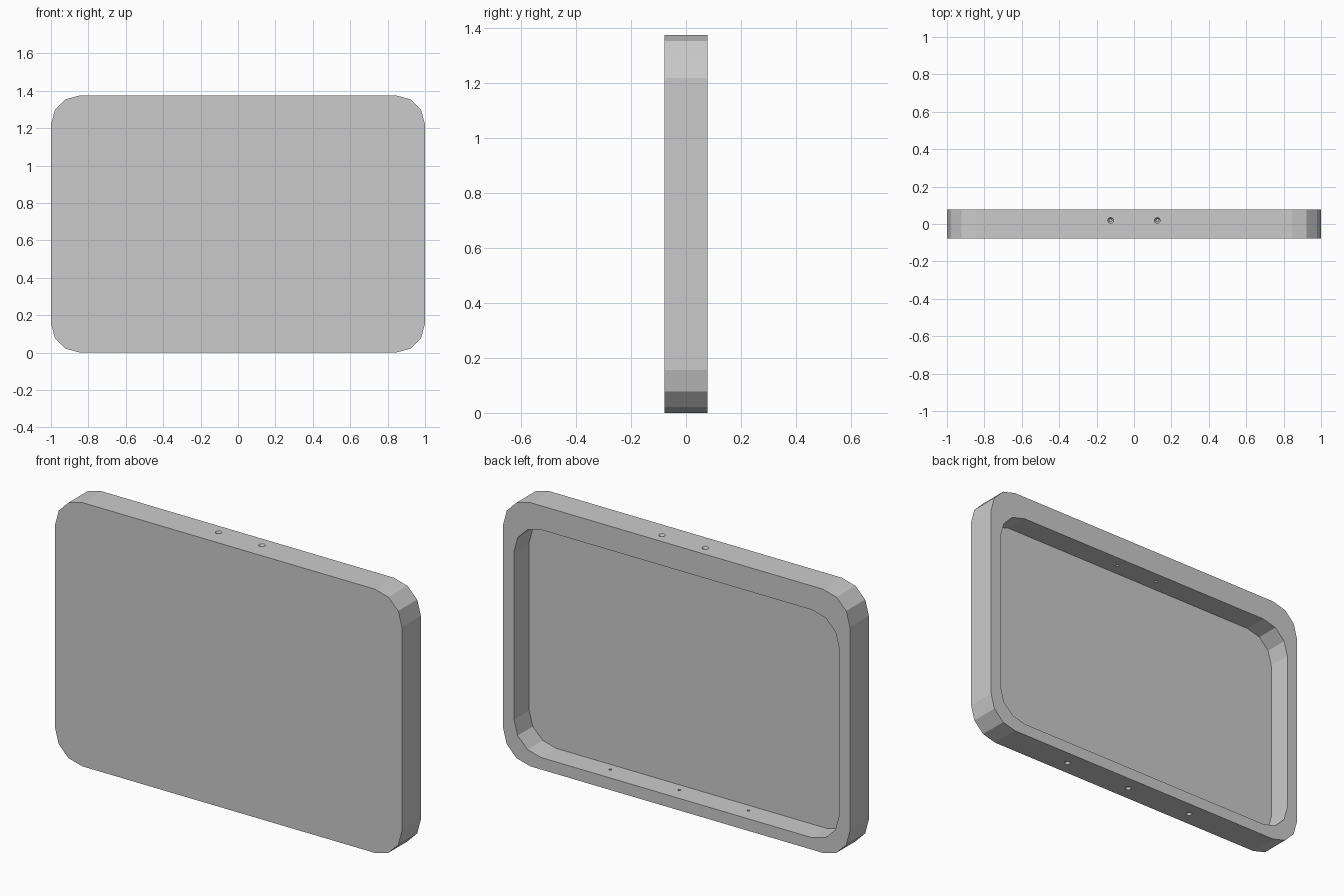
import bpy
from math import sin, cos, pi

if "Cube" in bpy.data.objects:
    bpy.data.objects.remove(bpy.data.objects["Cube"])


def mesh_from_rings(name, rings):
    """Closed solid skinned through rings of equal point count."""
    n = len(rings[0])
    verts = [p for ring in rings for p in ring]
    faces = [list(range(n))[::-1],
             list(range(n * (len(rings) - 1), n * len(rings)))]
    for r in range(len(rings) - 1):
        for i in range(n):
            j = (i + 1) % n
            faces.append([r * n + i, r * n + j, (r + 1) * n + j, (r + 1) * n + i])
    mesh = bpy.data.meshes.new(name)
    mesh.from_pydata(verts, [], faces)
    obj = bpy.data.objects.new(name, mesh)
    bpy.context.collection.objects.link(obj)
    return obj


def rounded_slab(name, half_w, z0, z1, y0, y1, r, steps=3):
    """Rounded rectangle in the xz plane, extruded along y."""
    outline = []
    for k, (sx, zc) in enumerate([(1, z1 - r), (-1, z1 - r), (-1, z0 + r), (1, z0 + r)]):
        for s in range(steps + 1):
            a = (k + s / steps) * pi / 2
            outline.append((sx * (half_w - r) + r * cos(a), zc + r * sin(a)))
    # back ring first keeps normals outward
    return mesh_from_rings(name, [[(x, y, z) for x, z in outline] for y in (y1, y0)])


def screw_cutter(name, x, y, z, inward, length):
    """Countersunk hole cutter; inward is +1 or -1 along z."""
    profile = [(-0.004, 0.016), (0.0, 0.016), (0.014, 0.007), (length, 0.007)]
    rings = [[(x + r * cos(2 * pi * i / 12), y + r * sin(2 * pi * i / 12), z + inward * d)
              for i in range(12)] for d, r in profile]
    if inward < 0:
        rings.reverse()
    return mesh_from_rings(name, rings)


H, D = 1.375, 0.078

# Rounded shell with flat front
shell = rounded_slab("panel_shell", 1.0, 0, H, -D, D, 0.156)

# Recess open at the back, thicker rim along the top
cutters = [rounded_slab("recess_cutter", 0.9375, 0.0625, 1.25, -0.047, 0.12, 0.156)]

# Two mounting holes in the top rim
for x in (-0.125, 0.125):
    cutters.append(screw_cutter("top_hole_cutter", x, 0.019, H, -1, 0.15))

# Three mounting holes in the bottom rim
for i in (-1, 0, 1):
    cutters.append(screw_cutter("bottom_hole_cutter", 0.038 + 0.398 * i, 0, 0, 1, 0.09))

bpy.context.view_layer.objects.active = shell
for c in cutters:
    c.hide_render = True
    mod = shell.modifiers.new("cut", 'BOOLEAN')
    mod.operation = 'DIFFERENCE'
    mod.solver = 'EXACT'
    mod.object = c
    bpy.ops.object.modifier_apply(modifier=mod.name)
    bpy.data.objects.remove(c)
